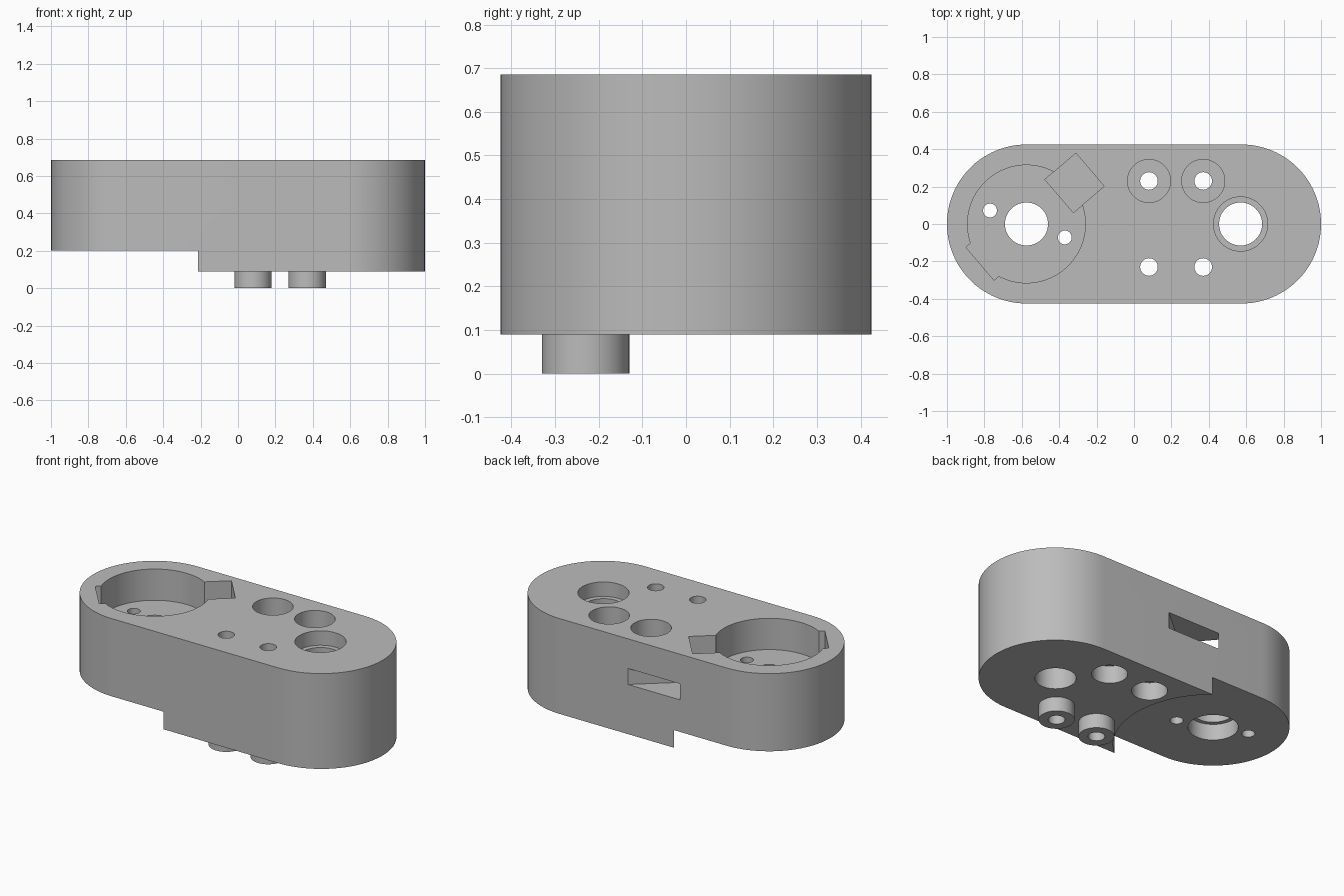
import bpy, math

if "Cube" in bpy.data.objects:
    bpy.data.objects.remove(bpy.data.objects["Cube"], do_unlink=True)

TOP, BASE, STEP = 0.685, 0.09, 0.20      # main heights
FLOOR = 0.49                             # pocket floor
AXIS = 0.575                             # bore distance from centre
TURN = math.radians(40.5)                # channel direction

grey = bpy.data.materials.new("grey plastic")
grey.use_nodes = True
grey.diffuse_color = (0.5, 0.5, 0.5, 1)
grey.node_tree.nodes["Principled BSDF"].inputs["Base Color"].default_value = (0.5, 0.5, 0.5, 1)


def cylinder(name, x, y, r, z0, z1, sides=64):
    bpy.ops.mesh.primitive_cylinder_add(vertices=sides, radius=r, depth=z1 - z0,
                                        location=(x, y, (z0 + z1) / 2))
    ob = bpy.context.object
    ob.name = name
    return ob


def radial_box(name, near, far, width, z0, z1):
    """Box lying along the channel direction, measured from the pocket axis."""
    mid = (near + far) / 2
    bpy.ops.mesh.primitive_cube_add(
        size=1, rotation=(0, 0, TURN),
        location=(-AXIS + mid * math.cos(TURN), mid * math.sin(TURN), (z0 + z1) / 2))
    ob = bpy.context.object
    ob.name = name
    ob.scale = (far - near, width, z1 - z0)
    return ob


def combine(target, tool, operation):
    mod = target.modifiers.new(tool.name, 'BOOLEAN')
    mod.operation, mod.solver, mod.object = operation, 'EXACT', tool
    bpy.context.view_layer.objects.active = target
    bpy.ops.object.modifier_apply(modifier=mod.name)
    bpy.data.objects.remove(tool, do_unlink=True)


# Rounded link body from a stadium outline
outline = []
for side, start in ((1, -math.pi / 2), (-1, math.pi / 2)):
    for i in range(49):
        a = start + math.pi * i / 48
        outline.append((side * AXIS + 0.425 * math.cos(a), 0.425 * math.sin(a)))
n = len(outline)
verts = [(x, y, z) for z in (BASE, TOP) for x, y in outline]
faces = [tuple(reversed(range(n))), tuple(range(n, 2 * n))]
faces += [(i, (i + 1) % n, n + (i + 1) % n, n + i) for i in range(n)]
mesh = bpy.data.meshes.new("link_body")
mesh.from_pydata(verts, [], faces)
body = bpy.data.objects.new("link_body", mesh)
bpy.context.collection.objects.link(body)

# Locating bosses under the front edge
for x in (0.08, 0.37):
    combine(body, cylinder("boss", x, -0.23, 0.1, 0, 0.15), 'UNION')

HIGH, LOW = TOP + 0.1, -0.1
cutters = [
    # Round relief below the pocket end
    cylinder("relief", -AXIS, 0, 0.557, LOW, STEP, 128),
    # Large pocket with its two side notches
    cylinder("pocket", -AXIS, 0, 0.315, FLOOR, HIGH, 96),
    radial_box("notches", -0.327, 0.447, 0.232, FLOOR, HIGH),
    # Cable channel out through the back wall
    radial_box("channel", 0.23, 1.0, 0.234, 0.40, 0.50),
    # Pocket shaft bore with a seat underneath
    cylinder("shaft_bore", -AXIS, 0, 0.115, LOW, HIGH),
    cylinder("shaft_seat", -AXIS, 0, 0.14, LOW, STEP + 0.1),
    # Far shaft bore with a seat on top
    cylinder("far_bore", AXIS - 0.005, 0, 0.115, LOW, HIGH),
    cylinder("far_seat", AXIS - 0.005, 0, 0.145, TOP - 0.09, HIGH),
]
# Fixing holes in the pocket floor
for s in (1, -1):
    cutters.append(cylinder("floor_hole", -AXIS + 0.005 - 0.2 * s, 0.072 * s, 0.037, LOW, HIGH, 32))
# Screw holes, recessed on both faces along the back row
for x in (0.08, 0.37):
    for y in (-0.23, 0.23):
        cutters.append(cylinder("screw_hole", x, y, 0.047, LOW, HIGH, 32))
    cutters.append(cylinder("head_recess", x, 0.23, 0.115, 0.40, HIGH))
    cutters.append(cylinder("boss_socket", x, 0.23, 0.1, LOW, 0.20))
for c in cutters:
    combine(body, c, 'DIFFERENCE')

body.data.materials.clear()
body.data.materials.append(grey)
for p in body.data.polygons:
    p.material_index = 0
bpy.ops.object.select_all(action='DESELECT')
body.select_set(True)
bpy.context.view_layer.objects.active = body
bpy.ops.object.shade_smooth_by_angle(angle=math.radians(30))
